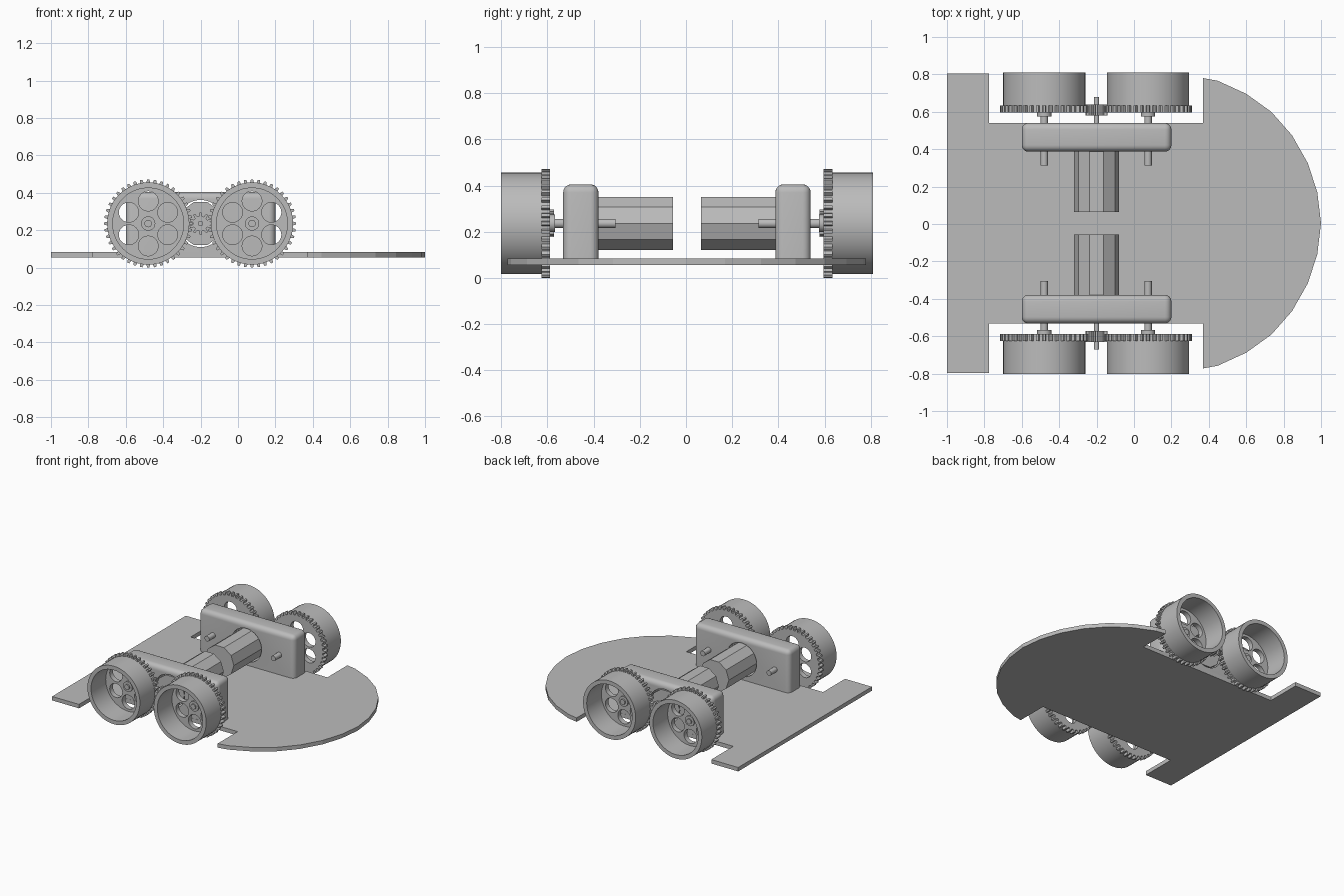
import bpy, bmesh
from math import pi, sin, cos, radians
from mathutils import Matrix

if "Cube" in bpy.data.objects:
    bpy.data.objects.remove(bpy.data.objects["Cube"])

grey = bpy.data.materials.new("plain grey")
grey.use_nodes = True
grey.diffuse_color = (0.5, 0.5, 0.5, 1)
grey.node_tree.nodes["Principled BSDF"].inputs["Base Color"].default_value = (0.5, 0.5, 0.5, 1)

AXLE_Z = 0.236
MOTOR_X = -0.2
MID_Y = 0.004


def ring(r, n=48, cx=0, cz=0):
    return [(cx + r * cos(2 * pi * i / n), cz + r * sin(2 * pi * i / n)) for i in range(n)]


def gear_outline(r_root, r_tip, teeth, phase=0):
    """Trapezoid teeth around a circle."""
    pts = []
    for i in range(teeth):
        for step, r in ((-0.3, r_root), (-0.16, r_tip), (0.16, r_tip), (0.3, r_root)):
            a = 2 * pi * (i + step + phase) / teeth
            pts.append((r * cos(a), r * sin(a)))
    return pts


def evaluated_mesh(ob):
    dg = bpy.context.evaluated_depsgraph_get()
    return bpy.data.meshes.new_from_object(ob.evaluated_get(dg))


def finish(name, mesh, angle=30):
    bm = bmesh.new()
    bm.from_mesh(mesh)
    bmesh.ops.remove_doubles(bm, verts=bm.verts, dist=0.0001)
    bmesh.ops.recalc_face_normals(bm, faces=bm.faces)
    bm.to_mesh(mesh)
    bm.free()
    mesh.name = name
    mesh.materials.clear()
    mesh.materials.append(grey)
    for p in mesh.polygons:
        p.use_smooth = True
    mesh.set_sharp_from_angle(angle=radians(angle))
    ob = bpy.data.objects.new(name, mesh)
    bpy.context.collection.objects.link(ob)
    return ob


def plate(name, loops, lo, hi, x=0, z=AXLE_Z, upright=True, angle=30):
    """Filled outline (further loops are holes) extruded from lo to hi."""
    cu = bpy.data.curves.new(name, 'CURVE')
    cu.dimensions = '2D'
    cu.fill_mode = 'BOTH'
    cu.extrude = abs(hi - lo) / 2
    for loop in loops:
        sp = cu.splines.new('POLY')
        sp.points.add(len(loop) - 1)
        for p, (a, b) in zip(sp.points, loop):
            p.co = (a, b, 0, 1)
        sp.use_cyclic_u = True
    tmp = bpy.data.objects.new(name + " outline", cu)
    bpy.context.collection.objects.link(tmp)
    bpy.context.view_layer.update()
    mesh = evaluated_mesh(tmp)
    bpy.data.objects.remove(tmp)
    mid = (lo + hi) / 2
    if upright:
        mesh.transform(Matrix.Translation((x, mid, z)) @ Matrix.Rotation(pi / 2, 4, 'X'))
    else:
        mesh.transform(Matrix.Translation((0, MID_Y, mid)))
    return finish(name, mesh, angle)


def gearbox(name, lo, hi):
    """Box with rounded sides and top, bored through for the motor."""
    bm = bmesh.new()
    bmesh.ops.create_cube(bm, size=1)
    bottom = 0.06
    top = 0.405
    for v in bm.verts:
        v.co = (MOTOR_X + v.co.x * 0.8, (lo + hi) / 2 + v.co.y * abs(hi - lo),
                (bottom + top) / 2 + v.co.z * (top - bottom))
    edges = [e for e in bm.edges if max(v.co.z for v in e.verts) > bottom + 0.1]
    bmesh.ops.bevel(bm, geom=edges, offset=0.035, segments=5, profile=0.5, affect='EDGES')
    mesh = bpy.data.meshes.new(name)
    bm.to_mesh(mesh)
    bm.free()
    box = finish(name, mesh)
    cutter = plate("motor_bore", [ring(0.126)], lo - 0.3, hi + 0.3, MOTOR_X)
    cutter.hide_render = True
    mod = box.modifiers.new("bore", 'BOOLEAN')
    mod.operation = 'DIFFERENCE'
    mod.solver = 'EXACT'
    mod.object = cutter
    bpy.context.view_layer.update()
    cut = evaluated_mesh(box)
    bpy.data.objects.remove(box)
    bpy.data.objects.remove(cutter)
    finish(name, cut)


# Base plate: square tail, notches for the wheels, rounded nose
half = [(1.0, 0), (0.98, 0.165), (0.93, 0.32), (0.845, 0.47), (0.735, 0.595), (0.6, 0.692),
        (0.447, 0.762), (0.37, 0.776), (0.37, 0.537), (-0.775, 0.537), (-0.775, 0.8), (-1, 0.8)]
outline = half + [(x, -y) for x, y in reversed(half[1:])]
plate("base_plate", [outline], 0.055, 0.085, upright=False, angle=5)

# Drive units on both sides
for side, label in ((-1, "front"), (1, "back")):
    def span(a, b):
        return sorted((MID_Y + side * a, MID_Y + side * b))

    gearbox(label + "_gearbox", *span(0.383, 0.536))
    plate(label + "_motor", [ring(0.12, 10)], *span(0.06, 0.53), x=MOTOR_X, angle=10)
    plate(label + "_motor_shaft", [ring(0.014, 16)], *span(0.5, 0.675), x=MOTOR_X)
    plate(label + "_pinion", [gear_outline(0.04, 0.06, 10, 0.5)], *span(0.575, 0.635), x=MOTOR_X)

    for x, end in ((-0.48, "left_hand"), (0.075, "right_hand")):
        part = label + "_" + end
        # Wheel: toothed disc with six holes, open tyre drum, hub and axle
        holes = [ring(0.053, 24, 0.12 * cos(a), 0.12 * sin(a))
                 for a in (pi / 6 + k * pi / 3 for k in range(6))]
        plate(part + "_wheel_gear", [gear_outline(0.218, 0.236, 40)] + holes,
              *span(0.592, 0.63), x=x)
        plate(part + "_tyre", [ring(0.22), ring(0.19)], *span(0.63, 0.806), x=x)
        plate(part + "_hub", [ring(0.038, 24)], *span(0.572, 0.64), x=x)
        plate(part + "_axle", [ring(0.02, 16)], *span(0.31, 0.65), x=x)
